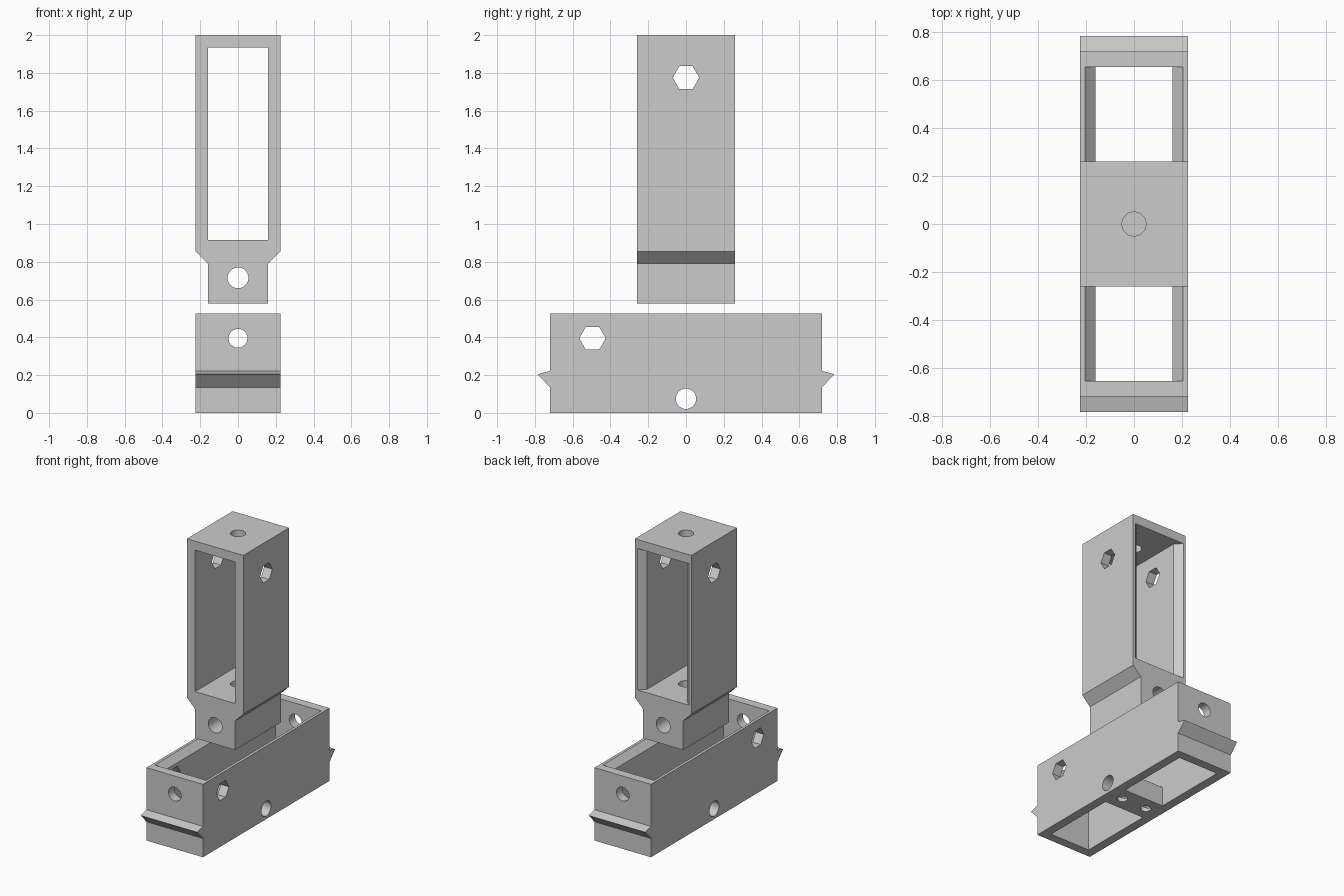
import bpy
import math
from mathutils import Matrix, Vector

cube = bpy.data.objects.get("Cube")
if cube:
    bpy.data.objects.remove(cube, do_unlink=True)

grey = bpy.data.materials.new("light_grey")
grey.use_nodes = True
colour = (0.6, 0.6, 0.6, 1)
grey.diffuse_color = colour
grey.node_tree.nodes["Principled BSDF"].inputs["Base Color"].default_value = colour

# Each axis maps a 2D profile to a plane and extrudes along that axis
PLACE = {
    "x": lambda a, b, d: (d, a, b),
    "y": lambda a, b, d: (a, d, b),
    "z": lambda a, b, d: (a, b, d),
}


def prism(name, axis, outline, start, end):
    n = len(outline)
    verts = [PLACE[axis](a, b, d) for d in (start, end) for a, b in outline]
    faces = [list(range(n))[::-1], list(range(n, 2 * n))]
    faces += [[i, (i + 1) % n, n + (i + 1) % n, n + i] for i in range(n)]
    if axis == "y":
        faces = [f[::-1] for f in faces]
    mesh = bpy.data.meshes.new(name)
    mesh.from_pydata(verts, [], faces)
    mesh.materials.append(grey)
    obj = bpy.data.objects.new(name, mesh)
    bpy.context.collection.objects.link(obj)
    return obj


def rect(a, b0, b1):
    return [(-a, b0), (a, b0), (a, b1), (-a, b1)]


def mirrored(right_side):
    """Close a bottom-to-top half profile across the centre line."""
    return right_side + [(-a, b) for a, b in reversed(right_side)]


def ring(a, b, radius, sides=40):
    steps = [2 * math.pi * i / sides for i in range(sides)]
    return [(a + radius * math.cos(t), b + radius * math.sin(t)) for t in steps]


def combine(target, tools, operation):
    for tool in tools:
        mod = target.modifiers.new(operation, "BOOLEAN")
        mod.operation = operation
        mod.solver = "EXACT"
        mod.object = tool
    bpy.context.view_layer.update()
    graph = bpy.context.evaluated_depsgraph_get()
    mesh = bpy.data.meshes.new_from_object(target.evaluated_get(graph))
    target.modifiers.clear()
    target.data = mesh
    for tool in tools:
        bpy.data.objects.remove(tool, do_unlink=True)


W, INNER, LIP = 0.225, 0.16, 0.205   # half widths: outside, inside, flared mouth
FLARE = LIP - INNER

# Upper frame: shouldered body on a narrow neck
body = mirrored([(INNER, 0.58), (INNER, 0.79), (W, 0.855), (W, 2.0)])
frame = prism("upper_frame", "y", body, -0.26, 0.26)

# Window through the frame, with side walls flared at the back
over = 0.02
window = mirrored([(INNER, -0.3), (INNER, 0.26 - FLARE), (LIP + over, 0.26 + over)])
combine(frame, [
    prism("window_cutter", "z", window, 0.915, 1.935),
    prism("neck_hole_cutter", "y", ring(0, 0.715, 0.055), -0.4, 0.4),
    prism("hex_cutter", "x", ring(0, 1.775, 0.07, 6), -0.4, 0.4),
    prism("top_hole_cutter", "z", ring(0, 0, 0.05), 0.5, 2.1),
], "DIFFERENCE")

# Lower tray: long box with a pointed ridge on each end
side = mirrored([(0.72, 0), (0.72, 0.135), (0.785, 0.205), (0.72, 0.222), (0.72, 0.525)])
tray = prism("lower_tray", "x", side, -W, W)

# Tray opening, with long walls flared at the top
opening = mirrored([(INNER, -0.1), (INNER, 0.525 - FLARE), (LIP + over, 0.525 + over)])
combine(tray, [
    prism("opening_cutter", "y", opening, -0.655, 0.655),
], "DIFFERENCE")

# Cross bar joining the long walls at the bottom
combine(tray, [
    prism("cross_bar", "x", rect(0.1, 0, 0.14), -0.19, 0.19),
], "UNION")

# Tray holes: ends, sides, cross bar pin and two small bores
combine(tray, [
    prism("end_hole_cutter", "y", ring(0, 0.395, 0.05), -0.9, 0.9),
    prism("hex_cutter", "x", ring(-0.495, 0.395, 0.07, 6), -0.4, 0.4),
    prism("pin_hole_cutter", "x", ring(0, 0.075, 0.054), -0.4, 0.4),
    prism("left_bore_cutter", "z", ring(0.1, 0, 0.035, 24), -0.1, 0.3),
    prism("right_bore_cutter", "z", ring(-0.1, 0, 0.035, 24), -0.1, 0.3),
], "DIFFERENCE")
